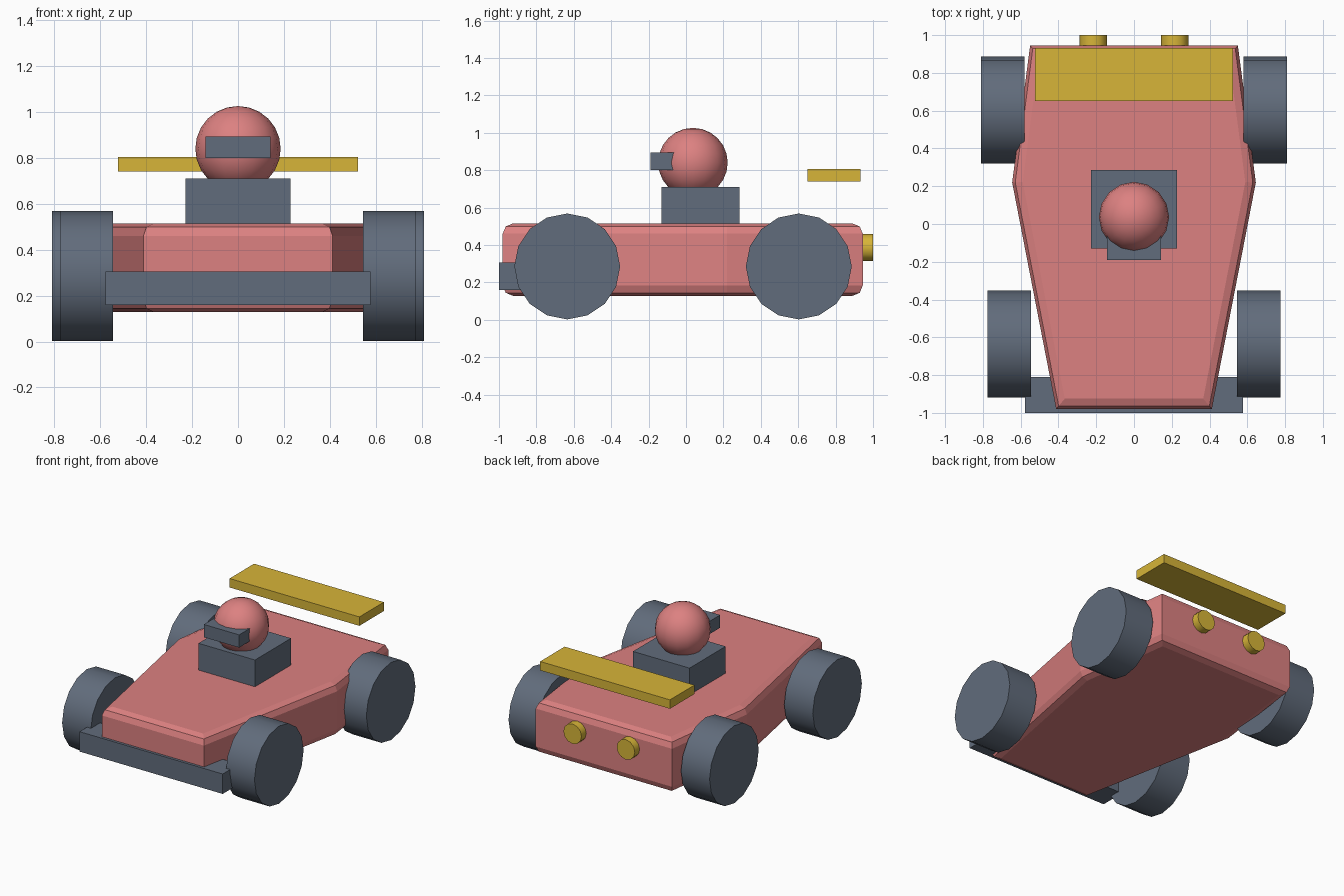
import bpy, bmesh, math

cube = bpy.data.objects.get("Cube")
if cube:
    bpy.data.objects.remove(cube, do_unlink=True)


def material(name, rgb):
    m = bpy.data.materials.new(name)
    m.use_nodes = True
    m.diffuse_color = (*rgb, 1)
    m.node_tree.nodes["Principled BSDF"].inputs["Base Color"].default_value = (*rgb, 1)
    return m


RED = material("soft red", (0.72, 0.22, 0.22))
SLATE = material("slate grey", (0.12, 0.15, 0.20))
GOLD = material("gold", (0.68, 0.46, 0.04))


def finish(name, mat, smooth=False):
    ob = bpy.context.object
    ob.name = ob.data.name = name
    ob.data.materials.append(mat)
    if smooth:
        bpy.ops.object.shade_smooth_by_angle(angle=math.radians(35))
    return ob


def box(name, mat, x, y, z):
    """Box from (low, high) ranges on each axis."""
    bpy.ops.mesh.primitive_cube_add(size=1, location=[sum(r) / 2 for r in (x, y, z)])
    ob = finish(name, mat)
    for v in ob.data.vertices:
        for i, r in enumerate((x, y, z)):
            v.co[i] *= r[1] - r[0]
    return ob


def drum(name, mat, sides, radius, depth, location, rotation):
    bpy.ops.mesh.primitive_cylinder_add(vertices=sides, radius=radius, depth=depth,
                                        location=location, rotation=rotation)
    return finish(name, mat, smooth=True)


# Body: tapered outline, extruded, with only the top and bottom rims bevelled
half = [(0.412, -0.98), (0.645, 0.22), (0.55, 0.945)]
outline = half + [(-x, y) for x, y in reversed(half)]
bm = bmesh.new()
base = bm.faces.new([bm.verts.new((x, y, 0.128)) for x, y in outline])
top = bmesh.ops.extrude_face_region(bm, geom=[base], use_keep_orig=True)["geom"]
bmesh.ops.translate(bm, vec=(0, 0, 0.387),
                    verts=[g for g in top if isinstance(g, bmesh.types.BMVert)])
bmesh.ops.recalc_face_normals(bm, faces=bm.faces[:])
rims = [e for e in bm.edges if abs(e.verts[0].co.z - e.verts[1].co.z) < 0.001]
bmesh.ops.bevel(bm, geom=rims, offset=0.055, segments=2, profile=0.5,
                affect='EDGES', clamp_overlap=True)
mesh = bpy.data.meshes.new("body")
bm.to_mesh(mesh)
bm.free()
body = bpy.data.objects.new("body", mesh)
mesh.materials.append(RED)
bpy.context.collection.objects.link(body)

# Wheels and exhausts, one of each per side
for side, s in (("left", 1), ("right", -1)):
    for end, x, y in (("front", 0.66, -0.635), ("rear", 0.695, 0.603)):
        drum(f"{end}_wheel_{side}", SLATE, 16, 0.283, 0.23,
             (s * x, y, 0.285), (0, math.pi / 2, 0))
    drum(f"exhaust_{side}", GOLD, 12, 0.073, 0.12,
         (s * 0.215, 0.94, 0.386), (math.pi / 2, 0, 0))

# Bumper, cockpit and rear wing
box("front_bumper", SLATE, (-0.577, 0.577), (-1.0, -0.81), (0.16, 0.305))
box("cockpit", SLATE, (-0.228, 0.228), (-0.13, 0.285), (0.45, 0.71))
box("rear_wing", GOLD, (-0.523, 0.523), (0.65, 0.932), (0.74, 0.805))

# Driver's head with visor
bpy.ops.mesh.primitive_uv_sphere_add(segments=16, ring_count=12, radius=0.186,
                                     location=(0, 0.037, 0.84))
finish("driver_head", RED, smooth=True)
box("visor", SLATE, (-0.142, 0.142), (-0.19, -0.03), (0.80, 0.893))
